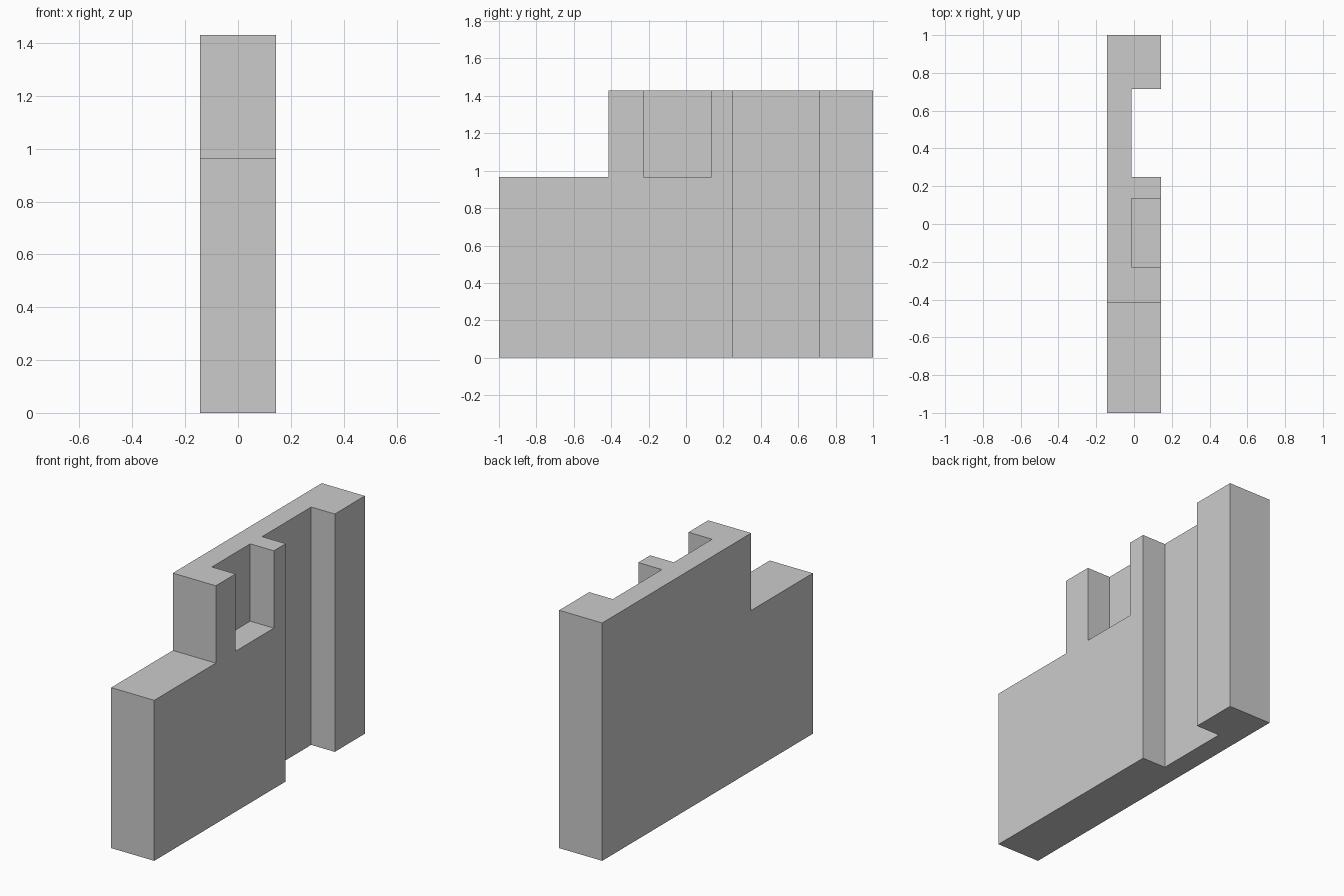
import bpy
import bmesh

if "Cube" in bpy.data.objects:
    bpy.data.objects.remove(bpy.data.objects["Cube"])

HALF = 0.143     # half thickness in x
INNER = -0.014   # x of the recess back faces
LEDGE = 0.965    # height of the low step and the notch floor
TOP = 1.43


def add_object(name, bm):
    bmesh.ops.recalc_face_normals(bm, faces=bm.faces)
    mesh = bpy.data.meshes.new(name)
    bm.to_mesh(mesh)
    bm.free()
    obj = bpy.data.objects.new(name, mesh)
    bpy.context.collection.objects.link(obj)
    return obj


def extrude_profile(name, points, x0, x1):
    """Extrude a (y, z) outline from x0 to x1."""
    bm = bmesh.new()
    face = bm.faces.new([bm.verts.new((x0, y, z)) for y, z in points])
    out = bmesh.ops.extrude_face_region(bm, geom=[face])
    verts = [g for g in out["geom"] if isinstance(g, bmesh.types.BMVert)]
    bmesh.ops.translate(bm, verts=verts, vec=(x1 - x0, 0, 0))
    return add_object(name, bm)


# Stepped wall slab
wall = extrude_profile(
    "stepped_wall",
    [(-1, 0), (1, 0), (1, TOP), (-0.415, TOP), (-0.415, LEDGE), (-1, LEDGE)],
    -HALF, HALF)

# Full-height channel and short upper notch, cut into the right face
for name, y0, y1, z0 in (("channel_cutter", 0.249, 0.715, -0.2),
                         ("notch_cutter", -0.228, 0.136, LEDGE)):
    z1 = TOP + 0.2
    cutter = extrude_profile(name, [(y0, z0), (y1, z0), (y1, z1), (y0, z1)],
                             INNER, HALF + 0.2)
    cutter.hide_render = True
    cutter.display_type = 'WIRE'
    cut = wall.modifiers.new(name, 'BOOLEAN')
    cut.operation = 'DIFFERENCE'
    cut.solver = 'EXACT'
    cut.object = cutter
